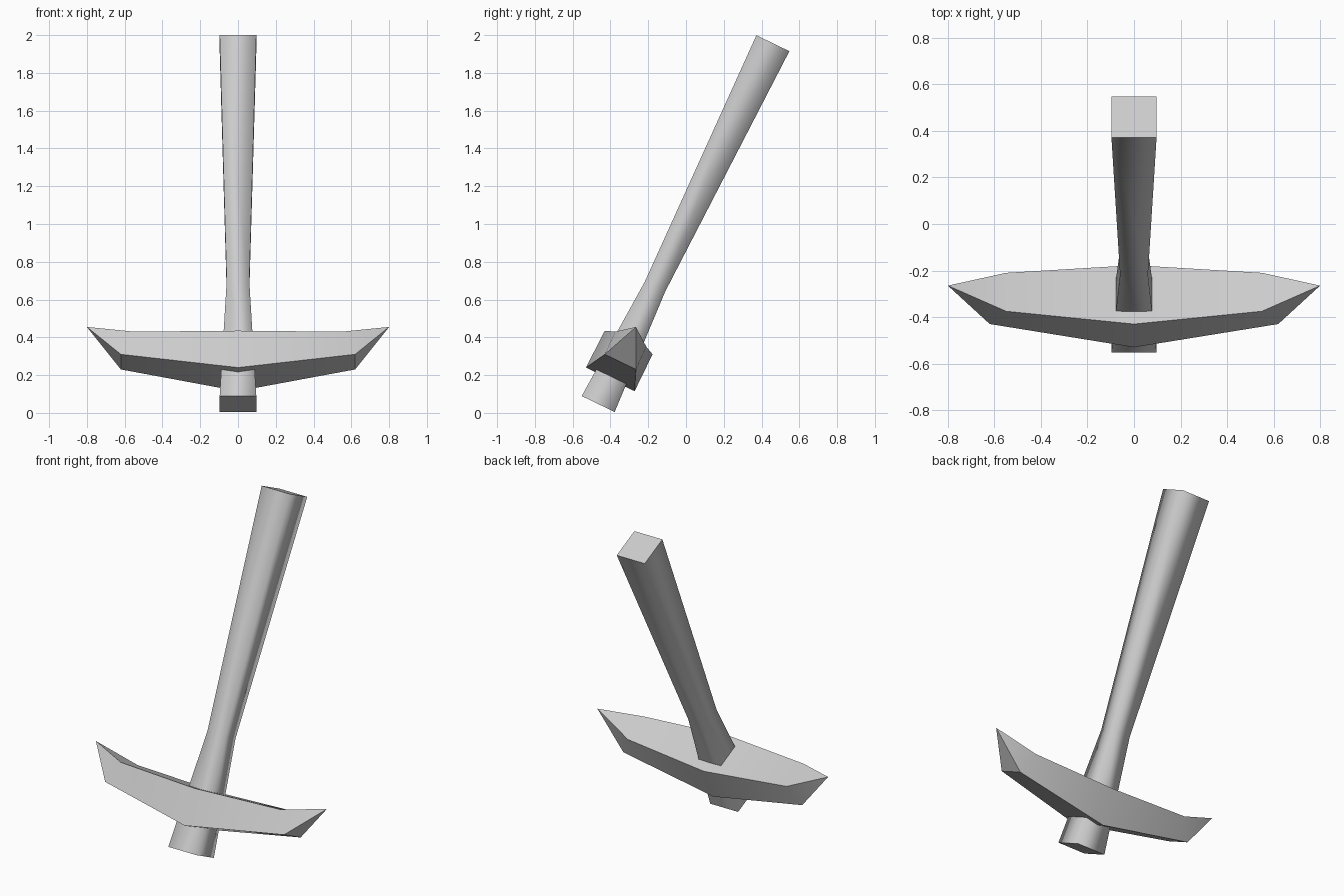
import bpy, bmesh, math
from mathutils import Vector

cube = bpy.data.objects.get("Cube")
if cube:
    bpy.data.objects.remove(cube)

# One grey for the whole tool
grey = bpy.data.materials.new("plain_grey")
grey.use_nodes = True
COLOUR = (0.6, 0.6, 0.6, 1)
grey.diffuse_color = COLOUR
grey.node_tree.nodes["Principled BSDF"].inputs["Base Color"].default_value = COLOUR

# The handle leans back: axis runs along it, across is its front-to-back direction
foot = Vector((0, -0.465, 0.047))
top = Vector((0, 0.46, 1.957))
axis = (top - foot).normalized()
side = Vector((1, 0, 0))
across = side.cross(axis)


def finish(bm, name):
    bmesh.ops.recalc_face_normals(bm, faces=bm.faces)
    mesh = bpy.data.meshes.new(name)
    bm.to_mesh(mesh)
    bm.free()
    mesh.materials.append(grey)
    obj = bpy.data.objects.new(name, mesh)
    bpy.context.collection.objects.link(obj)
    return obj


def bridge(bm, a, b):
    for i in range(4):
        j = (i + 1) % 4
        bm.faces.new((a[i], a[j], b[j], b[i])).smooth = True


# Handle: square section with a narrow neck, soft sides and flat ends
bm = bmesh.new()
rings = []
for along, half in ((0, 0.097), (0.69, 0.06), ((top - foot).length, 0.097)):
    rings.append([bm.verts.new(foot + axis * along + side * half * sx + across * half * sy)
                  for sx, sy in ((-1, -1), (1, -1), (1, 1), (-1, 1))])
for a, b in zip(rings, rings[1:]):
    bridge(bm, a, b)
bm.faces.new(rings[0])
bm.faces.new(rings[-1])
finish(bm, "handle")

# Head: four-sided section tapering to an upswept point on both sides
# corner order: top front, top back, bottom back, bottom front as (x, y, z)
centre = ((0, -0.43, 0.435), (0, -0.177, 0.31), (0, -0.272, 0.115), (0, -0.53, 0.24))
shoulder = ((0.55, -0.375, 0.43), (0.55, -0.21, 0.35),
            (0.62, -0.265, 0.23), (0.62, -0.43, 0.31))
tip = (0.8, -0.265, 0.455)
bm = bmesh.new()
middle = [bm.verts.new(p) for p in centre]
for s in (-1, 1):
    outer = [bm.verts.new((s * x, y, z)) for x, y, z in shoulder]
    point = bm.verts.new((s * tip[0], tip[1], tip[2]))
    bridge(bm, middle, outer)
    for i in range(4):
        bm.faces.new((outer[i], outer[(i + 1) % 4], point))
head = finish(bm, "pick_head")
bpy.ops.object.select_all(action="DESELECT")
head.select_set(True)
bpy.context.view_layer.objects.active = head
bpy.ops.object.shade_smooth_by_angle(angle=math.radians(30))
